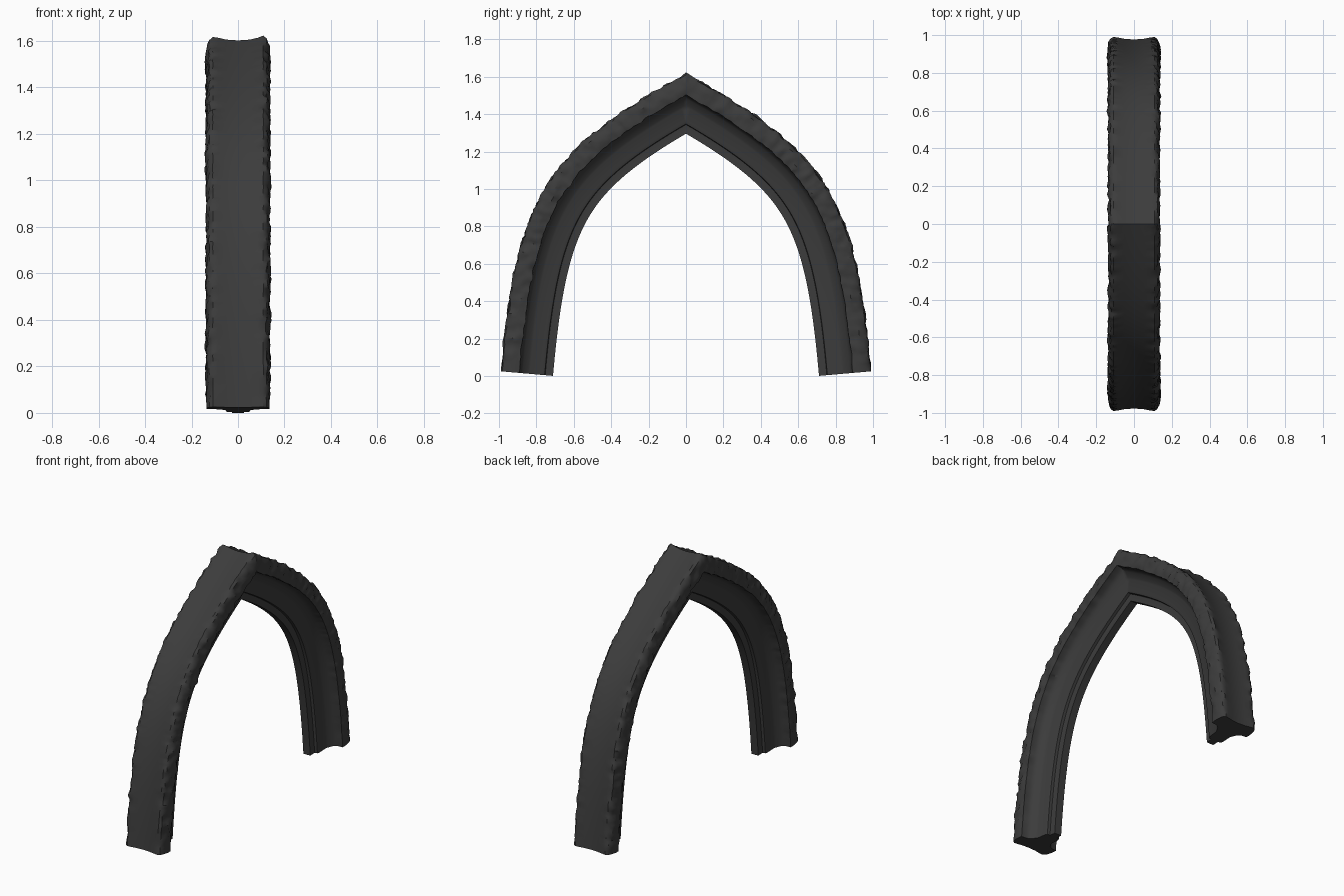
import bpy, bmesh
from mathutils import Vector, noise

if "Cube" in bpy.data.objects:
    bpy.data.objects.remove(bpy.data.objects["Cube"])

# Outer curve of the right-hand leg in the YZ plane (bezier from foot to apex)
CURVE = [Vector(p) for p in ((0.99, 0.025), (0.909, 0.947), (0.76, 1.20), (0, 1.617))]
STEPS = 130


def point_and_normal(t):
    a, b, c, d = CURVE
    s = 1 - t
    p = a * s**3 + b * 3 * s * s * t + c * 3 * s * t * t + d * t**3
    v = ((b - a) * s * s + (c - b) * 2 * s * t + (d - c) * t * t).normalized()
    return p, Vector((-v.y, v.x))          # normal points to the inside of the arch


# Half cross-section: (half width, depth below the outer curve)
half = [(0.0, 0.013), (0.05, 0.01), (0.085, 0.003), (0.108, 0.0), (0.122, 0.008),
        (0.13, 0.025), (0.134, 0.045), (0.136, 0.063), (0.136, 0.082), (0.134, 0.10),
        (0.10, 0.103), (0.075, 0.117), (0.06, 0.145), (0.053, 0.155), (0.051, 0.22),
        (0.045, 0.235), (0.027, 0.238), (0.025, 0.252), (0.025, 0.28)]
profile = half + [(-x, d) for x, d in reversed(half[1:])]

# Sweep the section along one leg
bm = bmesh.new()
rings = []
for i in range(STEPS + 1):
    p, n = point_and_normal(i / STEPS)
    rings.append([bm.verts.new((x, p.x + n.x * d, p.y + n.y * d)) for x, d in profile])
count = len(profile)
for r0, r1 in zip(rings, rings[1:]):
    for j in range(count):
        k = (j + 1) % count
        bm.faces.new((r0[j], r0[k], r1[k], r1[j]))
bm.faces.new(rings[0])

# Mitre the leg at the apex and mirror it
bmesh.ops.bisect_plane(bm, geom=bm.verts[:] + bm.edges[:] + bm.faces[:], dist=1e-5,
                       plane_co=(0, 0, 0), plane_no=(0, -1, 0), clear_outer=True)
bmesh.ops.mirror(bm, geom=bm.verts[:] + bm.edges[:] + bm.faces[:], axis='Y', merge_dist=1e-4)
bmesh.ops.remove_doubles(bm, verts=bm.verts[:], dist=1e-5)
bmesh.ops.recalc_face_normals(bm, faces=bm.faces[:])
bm.normal_update()

# Rough-hewn stone on the outer shoulders and side bands
moves = []
for v in bm.verts:
    w = abs(v.co.x)
    if w > 0.104 and v.co.z > 0.06:
        r = noise.noise(v.co * 22) * 0.012 + noise.noise(v.co * 48) * 0.006
        moves.append((v, v.normal * r))
for v, m in moves:
    if abs(v.co.y) < 1e-4:
        m.y = 0
    v.co += m

mesh = bpy.data.meshes.new("pointed_arch")
bm.to_mesh(mesh)
bm.free()
arch = bpy.data.objects.new("pointed_arch", mesh)
bpy.context.collection.objects.link(arch)

# Dark stone
mat = bpy.data.materials.new("dark_stone")
mat.diffuse_color = (0.045, 0.045, 0.045, 1)
mat.use_nodes = True
mat.node_tree.nodes["Principled BSDF"].inputs["Base Color"].default_value = mat.diffuse_color
mesh.materials.append(mat)

bpy.context.view_layer.objects.active = arch
arch.select_set(True)
bpy.ops.object.shade_smooth_by_angle(angle=0.6)
